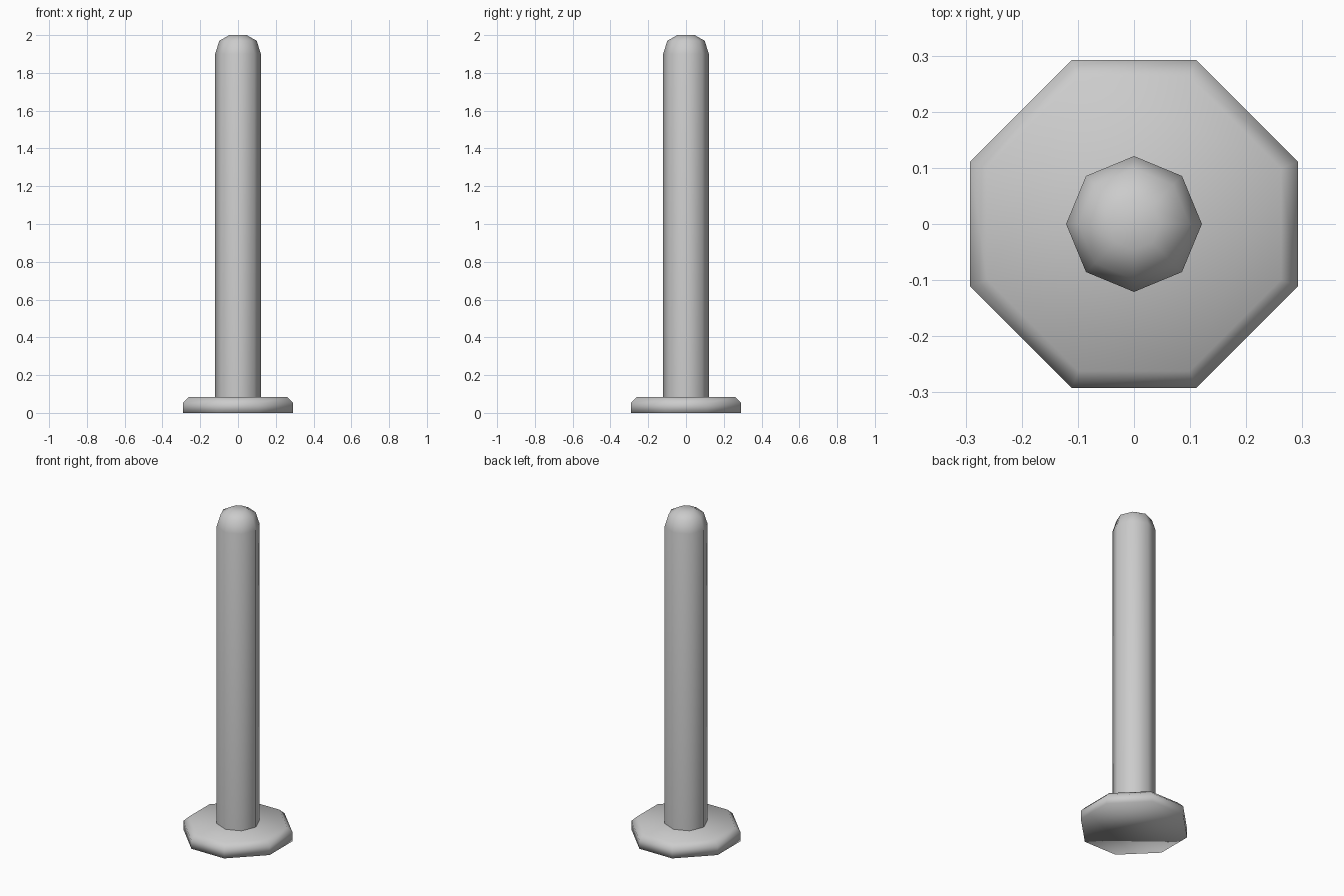
import bpy, bmesh, math

if "Cube" in bpy.data.objects:
    bpy.data.objects.remove(bpy.data.objects["Cube"])


def loft(name, rings, cap_bottom=True):
    """Skin stacked rings of equal vertex count and cap the ends."""
    bm = bmesh.new()
    loops = [[bm.verts.new(p) for p in ring] for ring in rings]
    n = len(loops[0])
    for a, b in zip(loops, loops[1:]):
        for i in range(n):
            j = (i + 1) % n
            bm.faces.new((a[i], a[j], b[j], b[i]))
    bm.faces.new(loops[-1])
    if cap_bottom:
        bm.faces.new(loops[0][::-1])
    for f in bm.faces:
        f.smooth = True
    bm.normal_update()
    mesh = bpy.data.meshes.new(name)
    bm.to_mesh(mesh)
    bm.free()
    obj = bpy.data.objects.new(name, mesh)
    bpy.context.collection.objects.link(obj)
    return obj


def round_ring(r, z, n=8):
    return [(r * math.cos(2 * math.pi * i / n), r * math.sin(2 * math.pi * i / n), z)
            for i in range(n)]


def cut_square_ring(half, flat, z):
    """Square with cut corners: four straight sides of half-length flat."""
    return [(half, -flat, z), (half, flat, z), (flat, half, z), (-flat, half, z),
            (-half, flat, z), (-half, -flat, z), (-flat, -half, z), (flat, -half, z)]


# Base plate with a chamfered upper rim
loft("base_plate", [cut_square_ring(0.292, 0.111, 0.0),
                    cut_square_ring(0.292, 0.111, 0.053),
                    cut_square_ring(0.262, 0.099, 0.083)])

# Eight-sided post with a rounded tip, its foot sunk into the plate
profile = [(0.121, 0.05), (0.121, 1.9), (0.099, 1.97), (0.046, 2.0)]
loft("post", [round_ring(r, z) for r, z in profile], cap_bottom=False)
